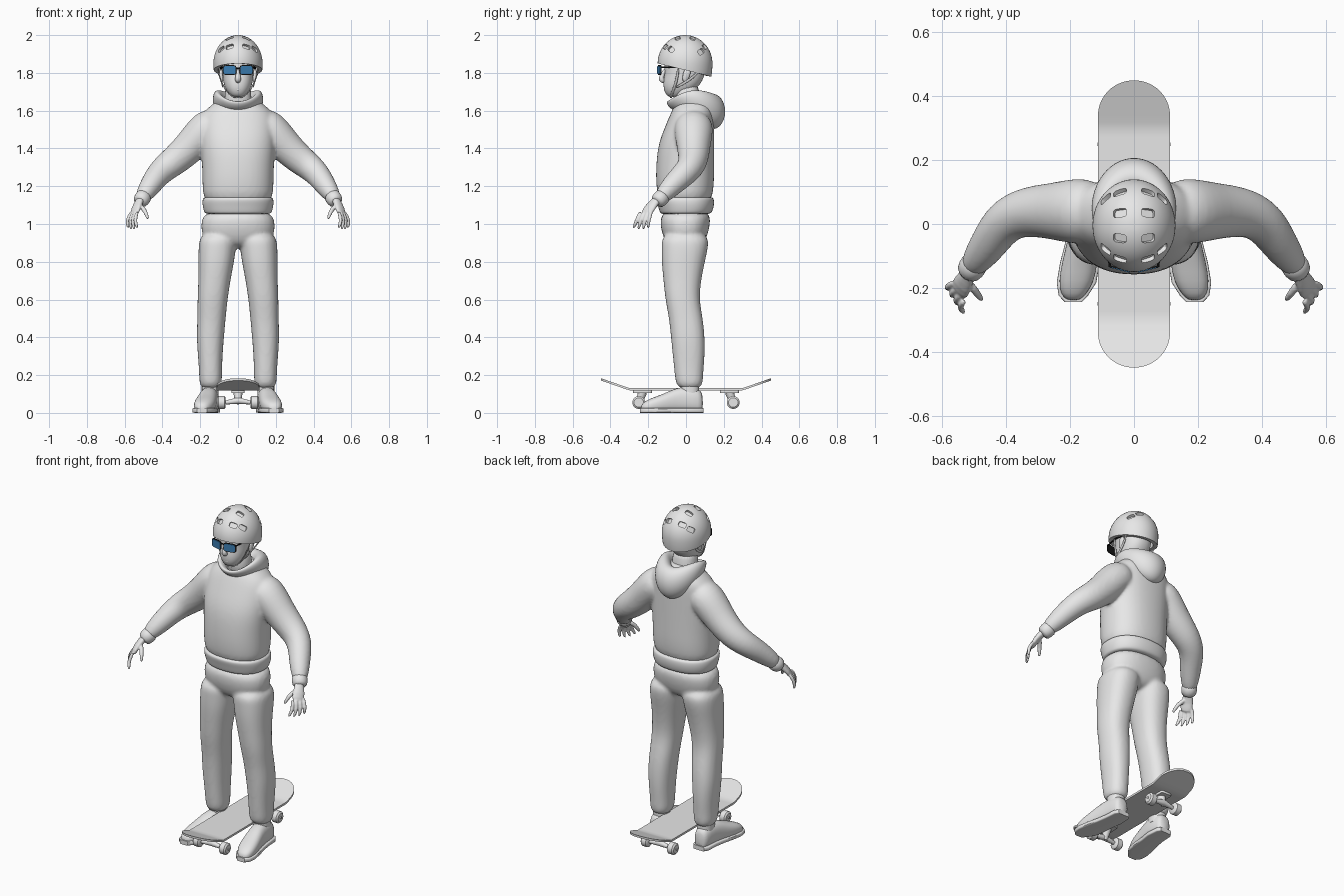
import bpy, bmesh
from math import sin, cos, pi, sqrt, acos, radians
from mathutils import Vector

cube = bpy.data.objects.get("Cube")
if cube:
    bpy.data.objects.remove(cube)

X, Y, Z = Vector((1, 0, 0)), Vector((0, 1, 0)), Vector((0, 0, 1))
SIDES = ((1, "left"), (-1, "right"))


def material(name, colour):
    mat = bpy.data.materials.new(name)
    mat.use_nodes = True
    mat.diffuse_color = (*colour, 1)
    mat.node_tree.nodes["Principled BSDF"].inputs["Base Color"].default_value = (*colour, 1)
    return mat


grey = material("light_grey", (.8, .8, .8))
black = material("frame_black", (.01, .01, .01))
blue = material("lens_blue", (.045, .21, .45))


def oval(centre, u, v, power=2.3, count=24):
    """Ring of points on a superellipse spanned by u and v."""
    def soft(w):
        return abs(w) ** (2 / power) * (1 if w >= 0 else -1)
    angles = [2 * pi * i / count for i in range(count)]
    return [centre + u * soft(cos(a)) + v * soft(sin(a)) for a in angles]


def stack(rows, side=1, power=2.3):
    """Horizontal rings from rows of height, x centre, half width, front y, back y."""
    return [oval(Vector((side * x, (front + back) / 2, z)), X * width,
                 Y * (back - front) / 2, power) for z, x, width, front, back in rows]


def sweep(points, radii, across=Y, side=1, power=2, count=16):
    """Rings square to a path; each radius is one number or a pair."""
    path = [Vector((side * p[0], p[1], p[2])) for p in points]
    across = Vector((side * across[0], across[1], across[2]))
    rings = []
    for i, p in enumerate(path):
        t = (path[min(i + 1, len(path) - 1)] - path[max(i - 1, 0)]).normalized()
        u = (across - t * across.dot(t)).normalized()
        r = radii[i]
        a, b = r if isinstance(r, tuple) else (r, r)
        rings.append(oval(p, u * a, t.cross(u) * b, power, count))
    return rings


def part(name, shells, mat=grey, sub=0, voxel=0, loop=False, cap=True):
    """Skin lists of rings into one object, then round or fuse it."""
    bm = bmesh.new()
    for rings in shells:
        rows = [[bm.verts.new(p) for p in ring] for ring in rings]
        n = len(rows[0])
        for i in range(len(rows) - (0 if loop else 1)):
            a, b = rows[i], rows[(i + 1) % len(rows)]
            for j in range(n):
                k = (j + 1) % n
                bm.faces.new((a[j], a[k], b[k], b[j]))
        if cap and not loop:
            bm.faces.new(rows[0])
            bm.faces.new(rows[-1])
    bmesh.ops.recalc_face_normals(bm, faces=bm.faces)
    mesh = bpy.data.meshes.new(name)
    bm.to_mesh(mesh)
    bm.free()
    mesh.materials.append(mat)
    obj = bpy.data.objects.new(name, mesh)
    bpy.context.collection.objects.link(obj)
    if sub:
        mesh.shade_smooth()
        obj.modifiers.new("Round", "SUBSURF").levels = sub
        obj.modifiers["Round"].render_levels = sub
    else:
        shade(obj)
    if voxel:
        fuse = obj.modifiers.new("Fuse", "REMESH")
        fuse.mode, fuse.voxel_size, fuse.use_smooth_shade = "VOXEL", voxel, True
        soften = obj.modifiers.new("Soften", "SMOOTH")
        soften.factor, soften.iterations = .5, 5
    return obj


def shade(obj):
    bpy.ops.object.select_all(action="DESELECT")
    obj.select_set(True)
    bpy.context.view_layer.objects.active = obj
    bpy.ops.object.shade_smooth_by_angle(angle=radians(40))


# Hooded top: torso and sleeves fused into one skin
torso = stack([(1.08, 0, .18, -.14, .13), (1.2, 0, .19, -.16, .15), (1.3, 0, .19, -.16, .15),
               (1.42, 0, .2, -.15, .15), (1.52, 0, .2, -.11, .15), (1.59, 0, .19, -.08, .15),
               (1.63, 0, .14, -.06, .14), (1.68, 0, .08, -.02, .1)])
arm_path = [(.1, .04, 1.54), (.17, .04, 1.51), (.25, .04, 1.41), (.34, .04, 1.33),
            (.41, .01, 1.28), (.46, -.07, 1.21), (.52, -.15, 1.12)]
arm_size = [.09, (.11, .1), (.09, .09), .08, .07, .06, .04]
part("hooded_top", [torso] + [sweep(arm_path, arm_size, Y, s) for s, _ in SIDES], sub=2, voxel=.01)
part("hem_band", [stack([(1.05, 0, .17, -.13, .12), (1.06, 0, .18, -.14, .14),
                         (1.1, 0, .19, -.15, .15), (1.13, 0, .19, -.16, .15),
                         (1.15, 0, .18, -.15, .14)])], sub=2)

# Folded hood: a roll round the neck that swells into a point at the back
hood = []
for i in range(32):
    a = 2 * pi * i / 32
    k = (1 - cos(a)) / 2
    out = Vector((sin(a), -cos(a), 0))
    centre = Vector((.1 * sin(a), .025 - .1 * cos(a) + .02 * k ** 4,
                     1.625 + .03 * sin(a) ** 2 - .03 * k * k))
    hood.append(oval(centre, out * (.02 + .045 * k * k), Z * (.025 + .07 * k) + out * .02 * (1 - k),
                     2, 16))
part("hood", [hood], sub=1, loop=True)

# Trousers: pelvis and legs fused
pelvis = stack([(.87, 0, .1, -.08, .07), (.92, 0, .19, -.12, .11), (1, 0, .2, -.14, .13),
                (1.08, 0, .18, -.13, .13)])
leg_rows = [(.12, .145, .06, -.05, .09), (.2, .145, .06, -.06, .09), (.3, .147, .065, -.07, .1),
            (.4, .147, .073, -.08, .1), (.5, .14, .075, -.09, .09), (.6, .135, .08, -.11, .07),
            (.7, .125, .085, -.12, .08), (.8, .115, .095, -.13, .1), (.88, .11, .1, -.13, .12),
            (.96, .1, .1, -.13, .12)]
part("trousers", [pelvis] + [stack(leg_rows, s) for s, _ in SIDES], sub=2, voxel=.01)

# Hands, cuffs and shoes
spread = Vector((.035, .055, 0))
ends = [((.53, -.24, 1.07), (.55, -.26, 1.02), (.53, -.28, .98)),
        ((.56, -.18, 1.07), (.59, -.2, 1.02), (.58, -.2, .98))]
for s, label in SIDES:
    palm = sweep([(.51, -.14, 1.15), (.52, -.16, 1.12), (.54, -.19, 1.09), (.55, -.22, 1.04)],
                 [(.025, .02), (.025, .02), (.036, .017), (.036, .014)], spread, s)
    fingers = []
    for i in range(4):
        joints = [Vector(p).lerp(Vector(q), i / 3) for p, q in zip(*ends)]
        joints[2].z -= .015 * sin(pi * (i + .5) / 4)
        fingers.append(sweep(joints, [.011, .011, .009], spread, s, count=10))
    thumb = sweep([(.52, -.18, 1.1), (.49, -.22, 1.07), (.475, -.24, 1.02)],
                  [.015, .012, .009], spread, s, count=10)
    part(label + "_hand", [palm, thumb] + fingers, sub=1, voxel=.004)
    part(label + "_cuff", [sweep([(.49, -.11, 1.16), (.51, -.14, 1.13), (.525, -.16, 1.11)],
                                 [.045, .045, .037], Y, s)], sub=1)

    uppers, soles = [], []
    for y, x, width, top in [(.09, .15, .03, .1), (.07, .15, .045, .13), (0, .15, .05, .14),
                             (-.06, .16, .05, .13), (-.12, .17, .056, .1), (-.18, .18, .056, .08),
                             (-.22, .19, .04, .06), (-.24, .19, .02, .04)]:
        uppers.append(oval(Vector((s * x, y, top / 2)), X * width, Z * top / 2, 2.4))
        soles.append(oval(Vector((s * x, y * 1.02, .013)), X * (width + .006), Z * .013, 6))
    part(label + "_shoe", [uppers], sub=1)
    part(label + "_sole", [soles])
    part(label + "_ankle", [stack([(.08, .147, .045, -.03, .07), (.16, .147, .045, -.03, .07)], s)])

# Head, neck and face
part("head", [stack([(1.67, 0, .03, -.09, -.02), (1.69, 0, .05, -.11, .02),
                     (1.72, 0, .07, -.12, .06), (1.76, 0, .08, -.12, .09),
                     (1.8, 0, .083, -.11, .1), (1.86, 0, .087, -.12, .11),
                     (1.92, 0, .07, -.09, .08), (1.95, 0, .04, -.04, .04)])], sub=2)
part("neck", [stack([(1.58, 0, .08, -.05, .09), (1.66, 0, .07, -.06, .07),
                     (1.76, 0, .07, -.06, .07)])], sub=1)
part("nose", [sweep([(0, -.11, 1.82), (0, -.125, 1.79), (0, -.135, 1.765), (0, -.11, 1.75)],
                    [.008, .012, .018, .012], X)], sub=1)
for name, z in (("upper_lip", 1.722), ("lower_lip", 1.712)):
    part(name, [sweep([(-.028, -.105, z), (0, -.115, z), (.028, -.105, z)], [.003, .007, .003])], sub=1)

# Sunglasses, ears and chin straps
for s, label in SIDES:
    for name, mat, grow, y in (("_frame", black, .004, -.137), ("_lens", blue, 0, -.14)):
        u, v = Vector((s * (.032 + grow), .008, 0)), Z * (.022 + grow)
        centre = Vector((s * .044, y, 1.815))
        part(label + name, [[oval(centre + Y * d, u, v, 5) for d in (0, -.005)]], mat)
    part(label + "_temple", [sweep([(.075, -.13, 1.83), (.09, -.05, 1.83), (.09, .02, 1.82)],
                                   [.004] * 3, Z, s, count=8)], black)
    part(label + "_ear", [sweep([(.085, -.01, 1.75), (.09, 0, 1.78), (.09, .01, 1.82)],
                                [(.01, .008), (.02, .01), (.02, .01)], Y, s)], sub=1)
    straps = [[(.11, -.04, 1.83), (.09, -.05, 1.75), (.05, -.08, 1.68), (0, -.08, 1.665)],
              [(.11, .07, 1.81), (.09, .02, 1.76), (.08, -.06, 1.72)]]
    part(label + "_straps", [sweep(p, [(.008, .003)] * len(p), Y, s, count=8) for p in straps], sub=1)
part("bridge", [sweep([(-.015, -.14, 1.825), (.015, -.14, 1.825)], [.004] * 2, count=8)], black)

# Helmet: a dome with a sloping rim and sunken vents
middle, size = Vector((0, -.005, 1.85)), Vector((.13, .145, .15))
columns, dome = 48, []
for i in range(1, 21):
    ring = []
    for j in range(columns):
        a = 2 * pi * j / columns
        rim = 1.815 + .035 * cos(a)
        t = acos((rim - middle.z) / size.z) * i / 20
        r = sin(t) if t < pi / 2 else 1 - .4 * (1 - sin(t))
        ring.append(middle + Vector((size.x * r * sin(a), -size.y * r * cos(a), size.z * cos(t))))
    dome.append(ring)
helmet = part("helmet", [dome], cap=False)
bm = bmesh.new()
bm.from_mesh(helmet.data)
bmesh.ops.contextual_create(bm, geom=[e for e in bm.edges if e.is_boundary and
                                      e.verts[0].co.z > 1.95])
bmesh.ops.recalc_face_normals(bm, faces=bm.faces)
bm.to_mesh(helmet.data)
bm.free()
shell = helmet.modifiers.new("Shell", "SOLIDIFY")
shell.thickness, shell.offset = .025, -1
vents = []
for s, _ in SIDES:
    for x, y in [(.045, -.11), (.045, -.045), (.045, .035), (.045, .1), (.09, .08), (.09, -.08)]:
        h = sqrt(max(.02, 1 - (x / size.x) ** 2 - ((y - middle.y) / size.y) ** 2))
        p = Vector((s * x, y, middle.z + size.z * h))
        n = Vector([(p[i] - middle[i]) / size[i] ** 2 for i in range(3)]).normalized()
        u = (X - n * n.x).normalized()
        vents.append([oval(p + n * d, u * .022, n.cross(u) * .014, 4, 16) for d in (-.015, .03)])
cutter = part("vent_cutter", vents)
cutter.hide_render = True
cut = helmet.modifiers.new("Vents", "BOOLEAN")
cut.operation, cut.object, cut.solver = "DIFFERENCE", cutter, "EXACT"
bpy.context.view_layer.objects.active = helmet
for name in ("Shell", "Vents"):
    bpy.ops.object.modifier_apply(modifier=name)
bpy.data.objects.remove(cutter)
shade(helmet)

# Skateboard deck with raised, rounded ends
deck = []
for i in range(49):
    y = -.449 * cos(pi * i / 48)
    w = .113 * sqrt(max(.01, 1 - (max(0, abs(y) - .34) / .11) ** 2))
    z = .125 + .35 * max(0, abs(y) - .3)
    deck.append([Vector((a * w, y, z + b * .006)) for a, b in ((-1, -1), (1, -1), (1, 1), (-1, 1))])
part("deck", [deck])

# Trucks and wheels
for s, label in ((-1, "front"), (1, "rear")):
    y = s * .25
    part(label + "_baseplate", [sweep([(0, y - s * .02, .12), (0, y - s * .02, .105)],
                                      [(.05, .035)] * 2, Y, power=8)])
    part(label + "_hanger", [sweep([(0, y - s * .02, .11), (0, y, .05)], [.025, .015]),
                             sweep([(-.065, y, .055), (0, y, .065), (.065, y, .055)],
                                   [.01, .018, .01])])
    part(label + "_axle", [sweep([(-.115, y, .055), (.115, y, .055)], [.006] * 2)])
    for side, hand in SIDES:
        xs = (.065, .072, .102, .11)
        part(label + "_" + hand + "_wheel", [sweep([(x, y, .055) for x in xs],
                                                   [.025, .034, .034, .025], Y, side, count=24)])
